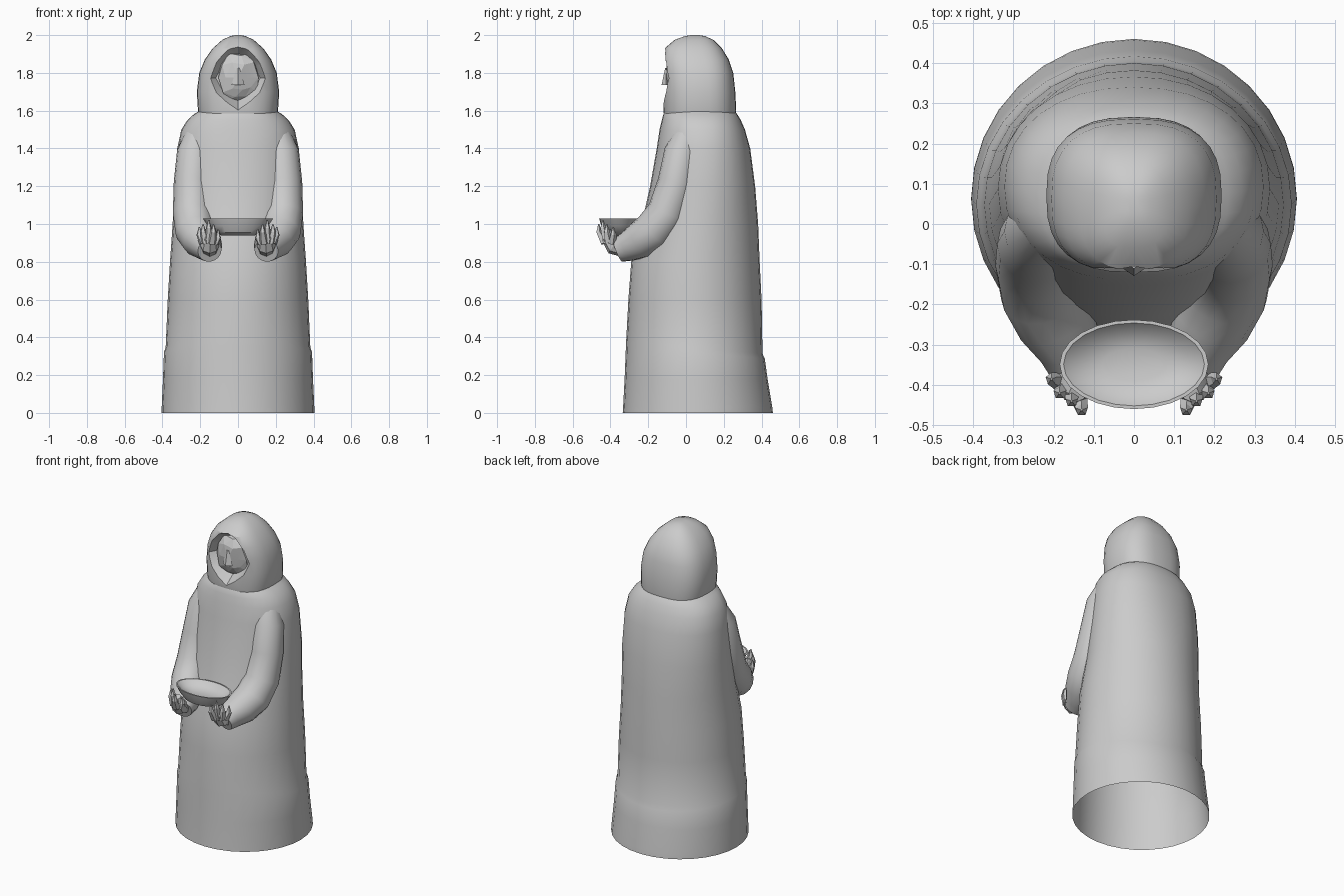
import bpy, bmesh, math, random
from mathutils import Vector

cube = bpy.data.objects.get("Cube")
if cube:
    bpy.data.objects.remove(cube)
random.seed(4)

GREY = (0.6, 0.6, 0.6, 1)
stone = bpy.data.materials.new("plain grey")
stone.use_nodes = True
stone.diffuse_color = GREY
stone.node_tree.nodes["Principled BSDF"].inputs["Base Color"].default_value = GREY


def finish(name, bm, angle=28):
    bmesh.ops.recalc_face_normals(bm, faces=bm.faces)
    mesh = bpy.data.meshes.new(name)
    bm.to_mesh(mesh)
    bm.free()
    mesh.materials.append(stone)
    ob = bpy.data.objects.new(name, mesh)
    bpy.context.collection.objects.link(ob)
    smooth(ob, angle)
    return ob


def smooth(ob, angle):
    bpy.ops.object.select_all(action='DESELECT')
    ob.select_set(True)
    bpy.context.view_layer.objects.active = ob
    bpy.ops.object.shade_smooth_by_angle(angle=math.radians(angle))


def loft(name, rings, start=True, end=True, angle=28):
    """Skin a list of equal-length point rings."""
    bm = bmesh.new()
    loops = [[bm.verts.new(p) for p in ring] for ring in rings]
    for a, b in zip(loops, loops[1:]):
        for i in range(len(a)):
            j = (i + 1) % len(a)
            bm.faces.new((a[i], a[j], b[j], b[i]))
    if start:
        bm.faces.new(loops[0])
    if end:
        bm.faces.new(loops[-1])
    return finish(name, bm, angle)


def oval(z, half, front, back, power=2.0, tilt=0.0, n=32):
    """Rounded horizontal section between a front and a back depth."""
    mid, depth = (front + back) / 2, (back - front) / 2
    pts = []
    for i in range(n):
        c, s = math.cos(math.tau * i / n), math.sin(math.tau * i / n)
        x = half * math.copysign(abs(c) ** (2 / power), c)
        y = mid + depth * math.copysign(abs(s) ** (2 / power), s)
        pts.append((x, y, z - tilt * y))
    return pts


def tube(name, path, side=1, n=12, angle=28):
    """Round limb through (x, y, z, radius) stations."""
    centres = [Vector((p[0] * side, p[1], p[2])) for p in path]
    rings = []
    for i, c in enumerate(centres):
        d = centres[min(i + 1, len(path) - 1)] - centres[max(i - 1, 0)]
        u = d.cross(Vector((1, 0, 0))).normalized()
        v = d.cross(u).normalized()
        rings.append([c + path[i][3] * (u * math.cos(math.tau * k / n)
                      + v * math.sin(math.tau * k / n)) for k in range(n)])
    return loft(name, rings, angle=angle)


# Robe, open underneath, with a sloping hem ridge round the back
robe = [
    (0, .405, -.335, .46), (.03, .404, -.333, .457), (.18, .397, -.325, .432),
    (.325, .392, -.318, .417, 2, .09), (.35, .383, -.317, .405, 2, .09),
    (.6, .372, -.305, .4), (.8, .36, -.29, .39), (1, .346, -.235, .382),
    (1.2, .338, -.19, .366, 2.1), (1.4, .322, -.155, .34, 2.2),
    (1.5, .3, -.14, .312, 2.3), (1.55, .268, -.128, .29, 2.3),
    (1.58, .235, -.12, .272, 2.4), (1.605, .195, -.105, .25, 2.4)]
loft("robe", [oval(*r) for r in robe], start=False)

# Hood
hood_rings = [
    (1.57, .205, -.115, .262), (1.6, .212, -.12, .266), (1.7, .218, -.121, .261),
    (1.8, .205, -.125, .25), (1.87, .176, -.128, .227), (1.93, .134, -.113, .19),
    (1.975, .083, -.06, .145), (1.995, .04, -.005, .1), (2, .015, .025, .07)]
hood = loft("hood", [oval(*r, power=2.6) for r in hood_rings])

# Pointed face opening cut into the hood
outline = [(0, 1.6), (.06, 1.64), (.125, 1.69), (.168, 1.77), (.125, 1.86), (.06, 1.93),
           (0, 1.95)]
outline += [(-x, z) for x, z in outline[-2:0:-1]]
rings = [[(x * s, y, 1.78 + (z - 1.78) * s) for x, z in outline]
         for y, s in ((-.2, 1.1), (-.125, 1), (-.05, .7))]
cutter = loft("face_opening_cutter", rings)
cutter.hide_render = True
cut = hood.modifiers.new("face opening", 'BOOLEAN')
cut.operation, cut.solver, cut.object = 'DIFFERENCE', 'EXACT', cutter
graph = bpy.context.evaluated_depsgraph_get()
cut_mesh = bpy.data.meshes.new_from_object(hood.evaluated_get(graph))
hood.modifiers.clear()
hood.data = cut_mesh
bpy.data.objects.remove(cutter)
smooth(hood, 28)

# Roughly faceted face inside the hood
bm = bmesh.new()
bmesh.ops.create_icosphere(bm, subdivisions=2, radius=1)
for v in bm.verts:
    k = random.uniform(.8, 1.12)
    v.co = Vector((v.co.x * .11 * k, -.05 + v.co.y * .055 * k, 1.775 + v.co.z * .14 * k))
finish("face", bm, 5)
bm = bmesh.new()
bmesh.ops.create_cone(bm, cap_ends=True, segments=4, radius1=.035, radius2=.008, depth=.09)
for v in bm.verts:
    v.co = Vector((v.co.x, v.co.y * .7 - .105, v.co.z + 1.78))
finish("nose", bm, 5)

# Sleeves, hands and fingers, mirrored
sleeve = [(.2, .02, 1.5, .07), (.228, -.02, 1.38, .095), (.24, -.05, 1.22, .1),
          (.24, -.1, 1.06, .105), (.225, -.17, .965, .108), (.195, -.24, .915, .1),
          (.16, -.31, .88, .08), (.15, -.36, .86, .064)]
hand = [(.15, -.33, .87, .045), (.15, -.38, .885, .05), (.145, -.41, .93, .04),
        (.14, -.42, .965, .022)]
fingers = [(.105, -.415, .97), (.13, -.462, 1.0), (.155, -.44, 1.02), (.185, -.42, 1.0),
           (.205, -.385, .985)]
for side, word in ((1, "left"), (-1, "right")):
    tube(word + "_sleeve", sleeve, side, 16)
    tube(word + "_hand", hand, side, 8, 15)
    for i, (x, y, z) in enumerate(fingers):
        base = (.15 + (x - .15) * .6, -.4 + (y + .4) * .5, .9, .024)
        tube(f"{word}_finger_{i + 1}", [base, (x, y, z - .04, .016), (x, y, z, .003)],
             side, 5, 10)

# Shallow offering bowl
bowl = [(.94, .09, -.395, -.285), (.955, .13, -.43, -.265), (.99, .16, -.448, -.25),
        (1.028, .185, -.46, -.238), (1.028, .175, -.452, -.246), (1, .14, -.43, -.27),
        (.985, .08, -.39, -.31)]
loft("bowl", [oval(*r, n=24) for r in bowl], angle=35)
